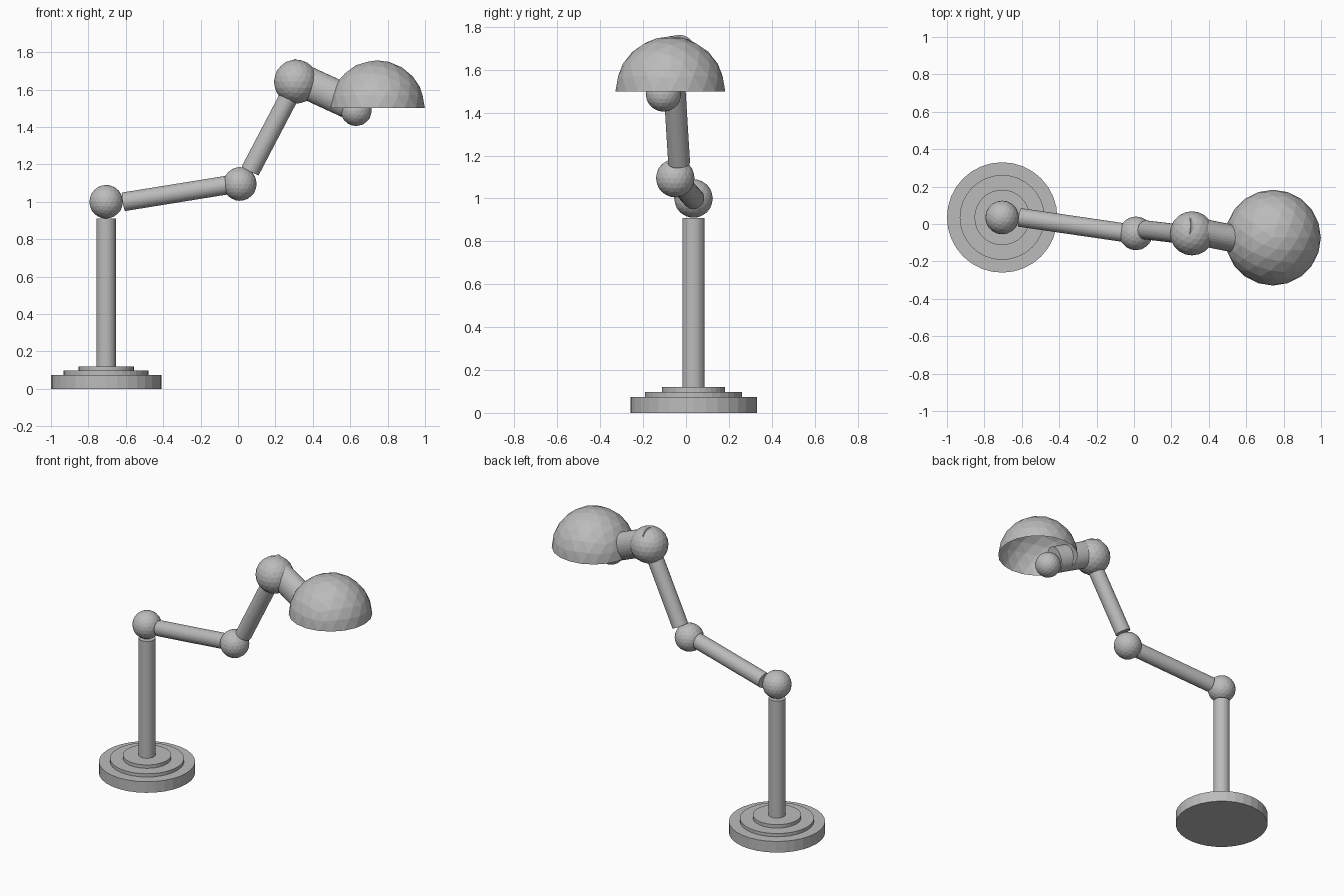
import bpy
import bmesh
from mathutils import Matrix, Vector

cube = bpy.data.objects.get("Cube")
if cube:
    bpy.data.objects.remove(cube, do_unlink=True)

# Single grey finish
grey = bpy.data.materials.new("plain_grey")
grey.use_nodes = True
colour = (0.5, 0.5, 0.5, 1)
grey.diffuse_color = colour
grey.node_tree.nodes["Principled BSDF"].inputs["Base Color"].default_value = colour


def finish(name, bm):
    mesh = bpy.data.meshes.new(name)
    bm.to_mesh(mesh)
    bm.free()
    mesh.materials.append(grey)
    obj = bpy.data.objects.new(name, mesh)
    bpy.context.collection.objects.link(obj)
    return obj


def rod(name, start, end, radius, flatten=1.0):
    """Capped cylinder between two points, optionally narrowed sideways."""
    a, b = Vector(start), Vector(end)
    axis = (b - a).normalized()
    side = Vector((0, 1, 0))
    side = (side - axis * side.dot(axis)).normalized()
    up = side.cross(axis)
    frame = Matrix((up, side, axis)).transposed().to_4x4()
    frame.translation = (a + b) / 2
    bm = bmesh.new()
    bmesh.ops.create_cone(bm, cap_ends=True, segments=32, radius1=radius,
                          radius2=radius, depth=(b - a).length,
                          matrix=frame @ Matrix.Diagonal((1, flatten, 1, 1)))
    return finish(name, bm)


def ball(name, centre, radius):
    bm = bmesh.new()
    bmesh.ops.create_icosphere(bm, subdivisions=3, radius=radius,
                               matrix=Matrix.Translation(centre))
    return finish(name, bm)


# Stepped base and upright post
x, y = -0.705, 0.035
for name, radius, low, high in (("base_plate", 0.295, 0, 0.075),
                                ("base_middle_step", 0.227, 0.075, 0.097),
                                ("base_top_step", 0.148, 0.097, 0.12),
                                ("post", 0.052, 0.12, 0.91)):
    rod(name, (x, y, low), (x, y, high), radius)

# Ball joints
ball("post_joint", (x, y, 1.0), 0.09)
ball("elbow_joint", (0.01, -0.05, 1.095), 0.09)
ball("upper_joint", (0.31, -0.05, 1.642), 0.118)
ball("bulb", (0.632, -0.105, 1.488), 0.083)

# Arms
rod("lower_arm", (-0.61, 0.035, 1.0), (-0.04, -0.048, 1.092), 0.05)
rod("upper_arm", (0.065, -0.032, 1.165), (0.285, -0.058, 1.585), 0.051)
rod("lamp_neck", (0.267, -0.025, 1.683), (0.59, -0.09, 1.534), 0.088, 0.83)

# Open half-dome shade
bm = bmesh.new()
bmesh.ops.create_icosphere(bm, subdivisions=3, radius=0.256)
bmesh.ops.bisect_plane(bm, geom=bm.verts[:] + bm.edges[:] + bm.faces[:],
                       plane_co=(0, 0, 0), plane_no=(0, 0, 1), clear_inner=True)
finish("lamp_shade", bm).location = (0.743, -0.073, 1.5)
